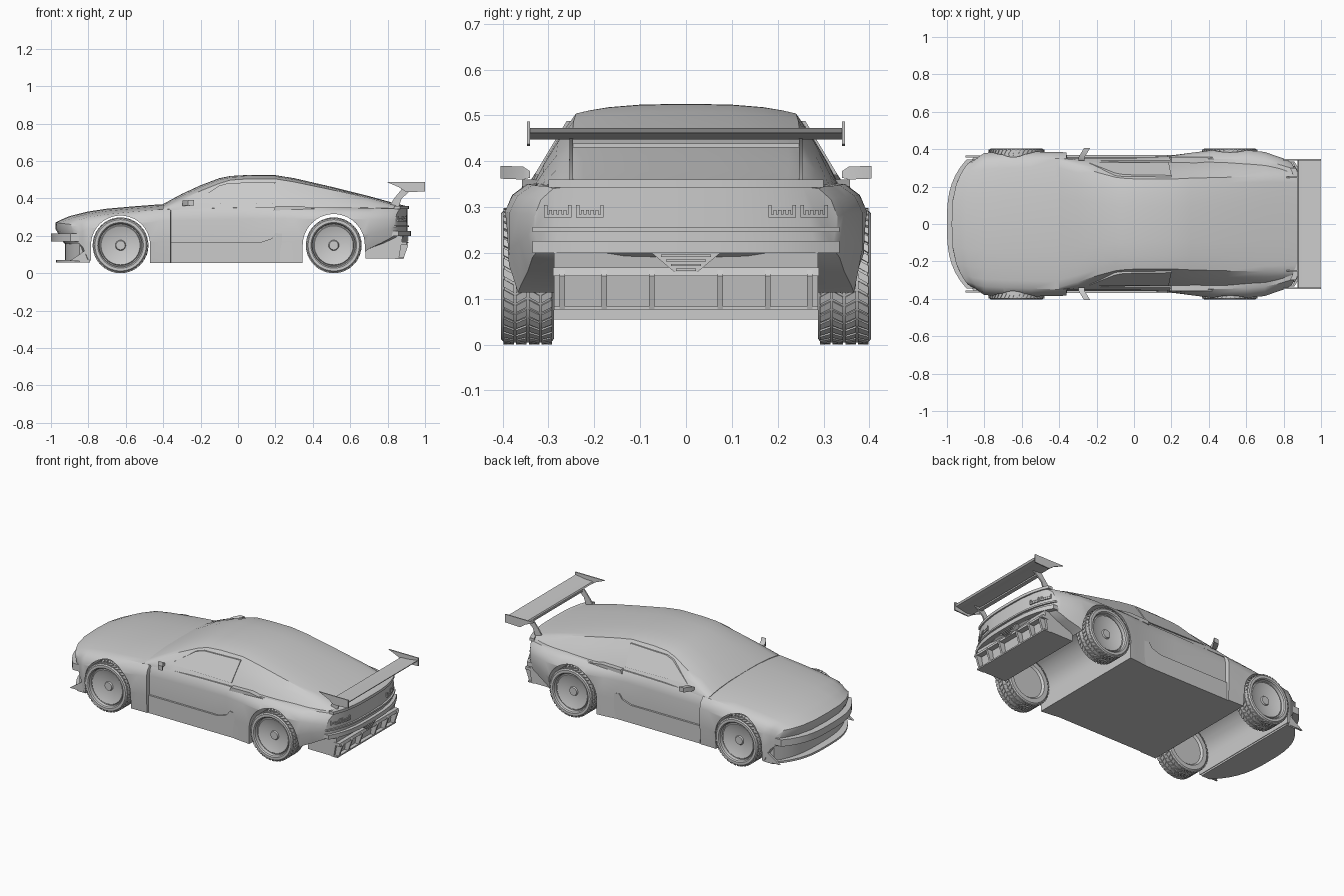
import bpy, bmesh
from math import sin, cos, pi, radians

if "Cube" in bpy.data.objects:
    bpy.data.objects.remove(bpy.data.objects["Cube"])

FRACS = [-1, -.88, -.7, -.4, 0, .4, .7, .88, 1]


def make(name, verts, faces, angle=32):
    bm = bmesh.new()
    vs = [bm.verts.new(v) for v in verts]
    for f in faces:
        bm.faces.new([vs[i] for i in f])
    bmesh.ops.recalc_face_normals(bm, faces=bm.faces)
    me = bpy.data.meshes.new(name)
    bm.to_mesh(me)
    bm.free()
    ob = bpy.data.objects.new(name, me)
    bpy.context.collection.objects.link(ob)
    smooth(ob, angle)
    return ob


def smooth(ob, angle):
    bpy.ops.object.select_all(action='DESELECT')
    ob.select_set(True)
    bpy.context.view_layer.objects.active = ob
    bpy.ops.object.shade_smooth_by_angle(angle=radians(angle))


def prism(name, pts, a, b, axis='y'):
    """Extrude a side profile (x, z) along y, or a rear profile (y, z) along x."""
    n = len(pts)
    place = (lambda p, t: (p[0], t, p[1])) if axis == 'y' else (lambda p, t: (t, p[0], p[1]))
    verts = [place(p, t) for t in (a, b) for p in pts]
    faces = [[i, (i + 1) % n, n + (i + 1) % n, n + i] for i in range(n)]
    return make(name, verts, faces + [list(range(n)), list(range(n, 2 * n))])


def pair(name, pts, a, b):
    for s, side in ((1, 'left'), (-1, 'right')):
        prism(f'{name}_{side}', pts, s * a, s * b)


def bow(x, y):
    """Round the nose and tail in plan."""
    c = (abs(y) / .34) ** 3
    if x < -.8:
        return x + .1 * c * min(1, (-.8 - x) / .17)
    if x > .7:
        return x - .07 * c * min(1, (x - .7) / .2)
    return x


def loft(name, rings):
    """rings: (x, top points, right side points, bottom points), capped with strips."""
    verts, faces = [], []
    for x, top, side, bottom in rings:
        ring = top + side + bottom[::-1] + [(-y, z) for y, z in side[::-1]]
        verts += [(bow(x, y), y, z) for y, z in ring]
    k, m = len(FRACS), len(rings[0][2])
    n = 2 * (k + m)
    for r in range(len(rings) - 1):
        for i in range(n):
            j = (i + 1) % n
            faces.append([r * n + i, r * n + j, (r + 1) * n + j, (r + 1) * n + i])
    for o in (0, (len(rings) - 1) * n):
        bot = lambda i: o + 2 * k + m - 1 - i
        faces += [[o + i, o + i + 1, bot(i + 1), bot(i)] for i in range(k - 1)]
        faces.append([o + k - 1 + i for i in range(m + 2)])
        faces.append([o, bot(0)] + [o + 2 * k + m + i for i in range(m)])
    return make(name, verts, faces)


def curved_bar(name, x, y0, y1, z0, z1, back=None, depth=.02):
    """Bar that follows the bowed nose (x < 0) or tail (x > 0)."""
    n, verts, faces = 16, [], []
    for i in range(n + 1):
        y = y0 + (y1 - y0) * i / n
        xf = bow(x, y)
        xb = back if back is not None else xf + (depth if x < 0 else -depth)
        verts += [(xf, y, z0), (xf, y, z1), (xb, y, z1), (xb, y, z0)]
    for i in range(n):
        faces += [[4 * i + a, 4 * i + (a + 1) % 4, 4 * i + 4 + (a + 1) % 4, 4 * i + 4 + a] for a in range(4)]
    return make(name, verts, faces + [[0, 1, 2, 3], [4 * n + a for a in range(4)]])


# Lower body: x, top z, shoulder y, shoulder z, widest y, sill y, bottom z
STATIONS = [
    (-.975, .272, .30, .262, .325, .325, .235), (-.93, .293, .315, .275, .345, .345, .16),
    (-.9, .305, .325, .285, .36, .36, .14), (-.8, .33, .335, .30, .38, .375, .07),
    (-.7, .345, .34, .315, .385, .38, .055), (-.55, .358, .345, .33, .387, .38, .055),
    (-.42, .368, .35, .34, .385, .375, .055), (-.362, .37, .35, .342, .383, .375, .055),
    (-.358, .365, .34, .342, .358, .36, .055), (0, .36, .34, .35, .358, .36, .055),
    (.17, .36, .34, .352, .36, .363, .055), (.3, .36, .345, .352, .38, .38, .055),
    (.42, .36, .348, .35, .395, .39, .055), (.6, .36, .345, .35, .395, .39, .055),
    (.7, .36, .335, .348, .385, .36, .13), (.8, .36, .32, .346, .365, .345, .16),
    (.88, .362, .30, .345, .345, .335, .19), (.905, .358, .29, .34, .33, .32, .21)]
rings = []
for x, zt, ys, zs, ym, yl, zb in STATIONS:
    zm = zs - min(.06, (zs - zb) * .5)
    rings.append((x, [(f * ys, zt - (zt - zs) * abs(f) ** 2.5) for f in FRACS],
                  [((ys + 2 * ym) / 3, (zs + zm) / 2 + .006), (ym, zm), (ym, (zm + zb) / 2)],
                  [(f * yl, zb) for f in FRACS]))
body = loft('body_shell', rings)

# Wheel arch tunnels cut right across the body
WHEELS = {'front': (-.628, .158), 'rear': (.512, .166)}
for end, (cx, r) in WHEELS.items():
    arc = [(cx + r * cos(pi * i / 32), .15 + r * sin(pi * i / 32)) for i in range(33)]
    cutter = prism(f'{end}_arch_cutter', [(cx + r, -.1)] + arc + [(cx - r, -.1)], -.6, .6)
    cutter.hide_render = True
    mod = body.modifiers.new('arch', 'BOOLEAN')
    mod.operation, mod.object, mod.solver = 'DIFFERENCE', cutter, 'EXACT'
    bpy.context.view_layer.objects.active = body
    bpy.ops.object.modifier_apply(modifier=mod.name)
    bpy.data.objects.remove(cutter)
smooth(body, 32)

# Cabin and fastback: x, top z, edge y, edge z, base y, base z
CABIN = [
    (-.4, .37, .34, .345, .35, .335), (-.3, .424, .31, .395, .345, .34),
    (-.2, .47, .277, .44, .34, .345), (-.1, .508, .25, .48, .335, .345),
    (-.04, .52, .243, .498, .335, .345), (.05, .525, .24, .504, .335, .345),
    (.2, .524, .24, .504, .335, .345), (.3, .508, .245, .488, .335, .345),
    (.5, .462, .25, .446, .335, .34), (.7, .412, .255, .402, .325, .335),
    (.82, .379, .253, .373, .31, .33), (.895, .36, .25, .357, .285, .33)]
rings = []
for x, zt, ye, ze, yb, zb in CABIN:
    rings.append((x, [(f * ye, zt - (zt - ze) * abs(f) ** 3) for f in FRACS],
                  [(ye + (yb - ye) * t + .006 * t * (1 - t) * 4, ze + (zb - ze) * t) for t in (.33, .67)],
                  [(f * yb, zb) for f in FRACS]))
loft('cabin', rings)

# Side windows
for s, side in ((1, 'left'), (-1, 'right')):
    outline = [(-.24, .376), (-.1, .468), (-.05, .482), (.2, .488), (.185, .37)]
    verts = [(x, s * (.346 - (z - .345) * .6 - d), z) for d in (0, .02) for x, z in outline]
    make(f'side_window_{side}', verts, [[i, (i + 1) % 5, 5 + (i + 1) % 5, 5 + i] for i in range(5)]
         + [list(range(5)), list(range(5, 10))])

# Sills and rear quarter intake edges
pair('side_sill', [(-.357, .055), (.344, .055), (.344, .2), (.2, .215), (.18, .185), (.12, .165), (-.357, .165)], .34, .37)
pair('quarter_intake', [(.19, .335), (.2, .358), (.33, .36), (.42, .345)], .32, .358)

# Door mirrors
for s, side in ((1, 'left'), (-1, 'right')):
    verts = [(x + (.03 if y > .38 else 0), s * y, z) for y, z0, z1 in ((.34, .364, .378), (.355, .36, .388), (.405, .362, .39))
             for x, z in ((-.298, z0), (-.298, z1), (-.265, z1), (-.265, z0))]
    faces = [[4 * r + a, 4 * r + (a + 1) % 4, 4 * r + 4 + (a + 1) % 4, 4 * r + 4 + a] for r in (0, 1) for a in range(4)]
    make(f'door_mirror_{side}', verts, faces + [[0, 1, 2, 3], [8, 9, 10, 11]])

# Front bumper, valance, splitter and headlights
curved_bar('front_bumper', -1.0, -.345, .345, .17, .212, depth=.08)
curved_bar('front_valance', -.925, -.345, .345, .066, .175, back=-.79)
curved_bar('front_splitter', -.972, -.365, .365, .058, .07, back=-.79)
pair('splitter_fin', [(-.9, .065), (-.79, .065), (-.79, .12), (-.82, .12)], .355, .367)
for s, side in ((1, 'left'), (-1, 'right')):
    for i, (a, b) in enumerate(((.17, .235), (.243, .315))):
        curved_bar(f'headlight_{side}_{i}', -.965, s * a, s * b, .22, .255, depth=.04)

# Rear bumper, deck lip and trim
curved_bar('rear_bumper', .925, -.335, .335, .2, .226, depth=.06)
curved_bar('rear_trim', .915, -.335, .335, .246, .256, depth=.03)
curved_bar('deck_lip', .913, -.3, .3, .343, .36, depth=.03)

# Slatted tail lights
for s, side in ((1, 'left'), (-1, 'right')):
    for c, y0 in enumerate((.18, .25)):
        curved_bar(f'tail_light_base_{side}_{c}', .912, s * y0, s * (y0 + .06), .277, .284)
        for i in range(6):
            y = y0 + i * .0105
            top = .304 if i in (0, 5) else .293
            curved_bar(f'tail_light_slat_{side}_{c}_{i}', .91, s * y, s * (y + .007), .284, top)

# Diffuser with fins and a central vent
prism('diffuser_core', [(.682, .078), (.86, .078), (.882, .205), (.682, .205)], -.288, .288)
prism('diffuser_top_bar', [(.86, .15), (.905, .15), (.9, .168), (.86, .168)], -.29, .29)
prism('diffuser_lip', [(.84, .075), (.885, .075), (.885, .083), (.84, .083)], -.288, .288)
for y in (.075, .178, .27):
    pair(f'diffuser_fin_{int(y * 1000)}', [(.85, .078), (.885, .078), (.91, .15), (.9, .165), (.85, .165)], y - .006, y + .006)
prism('rear_vent', [(-.075, .2), (.075, .2), (.025, .158), (-.025, .158)], .87, .906, 'x')
for i in range(4):
    w = .055 - i * .011
    prism(f'rear_vent_slat_{i}', [(-w, .196 - i * .01), (w, .196 - i * .01), (w, .191 - i * .01), (-w, .191 - i * .01)], .9, .912, 'x')

# Rear wing
prism('wing_blade', [(.875, .452), (.92, .447), (.99, .462), (.997, .472), (.93, .462), (.88, .46)], -.342, .342)
pair('wing_endplate', [(.797, .487), (1, .487), (1, .437), (.9, .433), (.86, .46)], .34, .347)
pair('wing_support', [(.81, .36), (.86, .355), (.875, .4), (.935, .452), (.88, .455), (.835, .4)], .246, .254)
prism('wing_strut', [(.885, .43), (.91, .43), (.91, .439), (.885, .439)], -.25, .25)

# Wheel: lathed tyre and dished rim, then chevron tread blocks
PROFILE = [(.024, .378), (.028, .37), (.07, .374), (.104, .386), (.108, .38), (.113, .38), (.116, .398),
           (.122, .404), (.137, .404), (.1445, .396), (.1445, .294), (.136, .288), (.11, .288), (.1, .3)]
N = 64
verts = [(r * sin(2 * pi * i / N), y, r * cos(2 * pi * i / N)) for i in range(N) for r, y in PROFILE]
P = len(PROFILE)
faces = [[i * P + j, i * P + j + 1, (i + 1) % N * P + j + 1, (i + 1) % N * P + j] for i in range(N) for j in range(P - 1)]
faces += [[i * P for i in range(N)], [i * P + P - 1 for i in range(N)]]
for i in range(40):
    for c in range(4):
        y0 = .2925 + c * .0275
        skew = .09 if c % 2 else -.09
        o = len(verts)
        for r in (.143, .149):
            for y, a in ((y0, 0), (y0, .115), (y0 + .023, .115 + skew), (y0 + .023, skew)):
                t = 2 * pi * i / 40 + a + (0 if c % 2 == 0 else -.09)
                verts.append((r * sin(t), y, r * cos(t)))
        faces += [[o + a, o + (a + 1) % 4, o + 4 + (a + 1) % 4, o + 4 + a] for a in range(4)]
        faces += [[o, o + 1, o + 2, o + 3], [o + 4, o + 5, o + 6, o + 7]]
wheel = make('front_wheel_left', verts, faces)
for end, (cx, r) in WHEELS.items():
    for side, rot in (('left', 0), ('right', pi)):
        ob = wheel
        if (end, side) != ('front', 'left'):
            ob = bpy.data.objects.new(f'{end}_wheel_{side}', wheel.data)
            bpy.context.collection.objects.link(ob)
        ob.location = (cx, 0, .149)
        ob.rotation_euler = (0, 0, rot)
